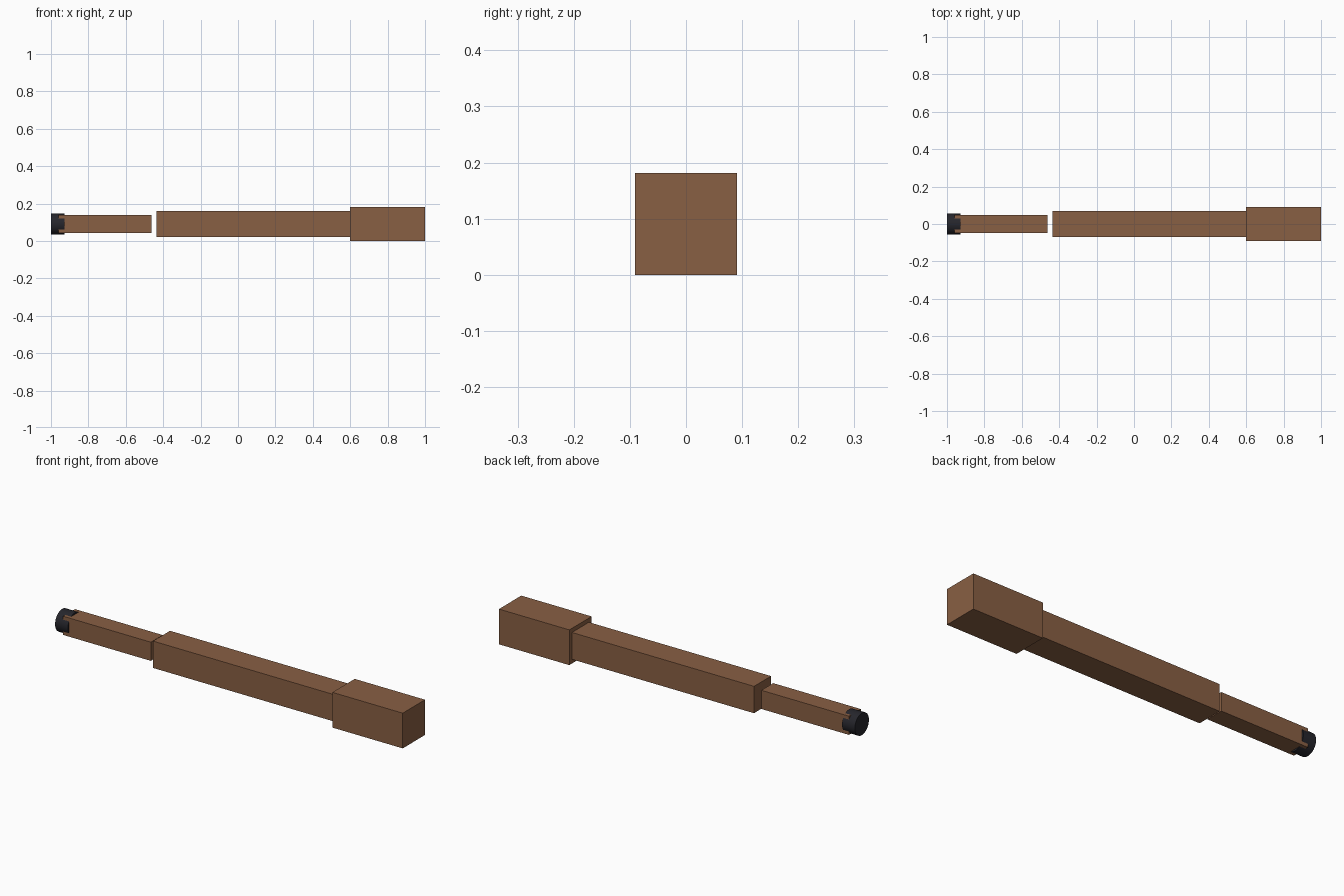
import bpy
import math

cube = bpy.data.objects.get("Cube")
if cube:
    bpy.data.objects.remove(cube, do_unlink=True)

AXIS_Z = 0.0905  # height of the shared centre line


def make_material(name, rgb):
    mat = bpy.data.materials.new(name)
    mat.use_nodes = True
    color = (*rgb, 1.0)
    mat.diffuse_color = color
    mat.node_tree.nodes["Principled BSDF"].inputs["Base Color"].default_value = color
    return mat


wood = make_material("brown wood", (0.25, 0.115, 0.057))
dark = make_material("dark metal", (0.019, 0.019, 0.025))


def finish(name, mat):
    obj = bpy.context.object
    obj.name = name
    obj.data.materials.append(mat)
    bpy.ops.object.transform_apply(location=False, rotation=True, scale=True)
    return obj


def square_bar(name, x0, x1, half):
    """Square bar lying along x on the centre line."""
    bpy.ops.mesh.primitive_cube_add(size=1, location=((x0 + x1) / 2, 0, AXIS_Z))
    bpy.context.object.scale = (x1 - x0, 2 * half, 2 * half)
    return finish(name, wood)


# Stepped wooden bars, thick to thin, with a small gap before the thin one
square_bar("thick_handle", 0.60, 1.0, 0.0905)
square_bar("middle_bar", -0.435, 0.60, 0.069)
square_bar("thin_bar", -0.96, -0.462, 0.048)

# Round dark cap; the corners of the thin bar poke through it
bpy.ops.mesh.primitive_cylinder_add(
    vertices=32, radius=0.057, depth=0.073,
    location=(-0.9635, 0, AXIS_Z), rotation=(0, math.pi / 2, 0))
finish("end_cap", dark)
bpy.ops.object.shade_smooth_by_angle(angle=math.radians(30))
